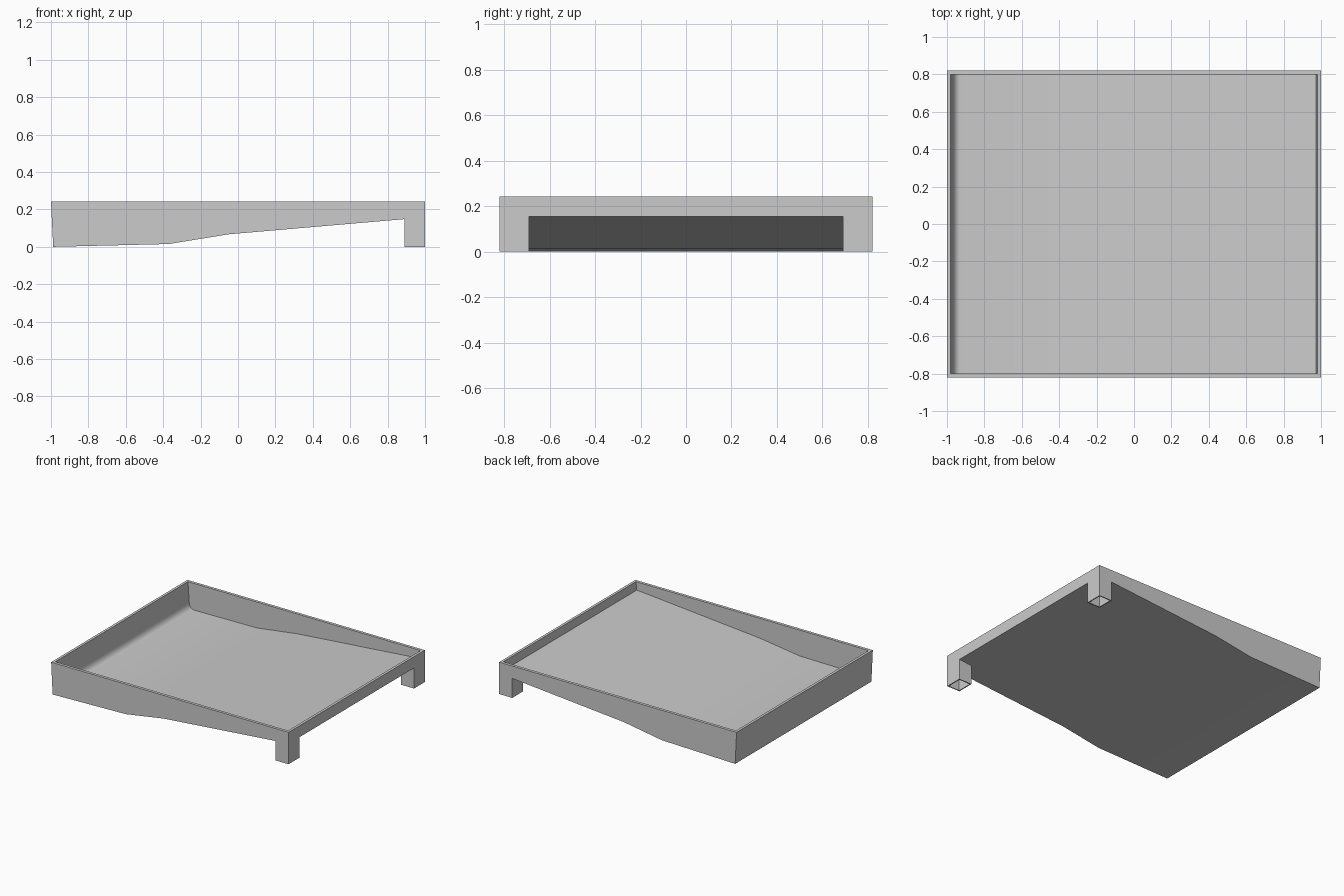
import bpy, bmesh
from math import sin, cos, pi

if "Cube" in bpy.data.objects:
    bpy.data.objects.remove(bpy.data.objects["Cube"])

TOP = 0.243
HALF = 0.82        # outer half width
WALL = 0.022

# Outer side profile (x, z): left wall, sloped underside, right apron
outer = [(-1, TOP), (-0.988, 0), (-0.37, 0.015), (-0.05, 0.067), (0.89, 0.148),
         (1, 0.156), (1, TOP)]

# Inner profile: left wall rounding into the well, then the ramp
fillet = [(-0.93 - 0.04 * sin(a), 0.09 - 0.05 * cos(a))
          for a in (pi / 2 * (1 - i / 6) for i in range(7))]
inner = [(-0.98, TOP)] + fillet + [(-0.40, 0.046), (-0.06, 0.092),
                                 (0.88, 0.173), (0.974, 0.18), (0.98, TOP)]


def open_trough(bm, profile, half, flip):
    """Profile swept across y with closed sides and an open top."""
    near = [bm.verts.new((x, -half, z)) for x, z in profile]
    far = [bm.verts.new((x, half, z)) for x, z in profile]
    faces = [bm.faces.new(near), bm.faces.new(far[::-1])]
    for i in range(len(profile) - 1):
        faces.append(bm.faces.new((near[i + 1], near[i], far[i], far[i + 1])))
    if flip:
        bmesh.ops.reverse_faces(bm, faces=faces)
    return near[0], near[-1], far[-1], far[0]


def finish(bm, name):
    mesh = bpy.data.meshes.new(name)
    bm.normal_update()
    bm.to_mesh(mesh)
    bm.free()
    ob = bpy.data.objects.new(name, mesh)
    bpy.context.collection.objects.link(ob)
    return ob


# Tray body: outer shell, inner basin, flat rim between them
bm = bmesh.new()
a = open_trough(bm, outer, HALF, False)
b = open_trough(bm, inner, HALF - WALL, True)
for i in range(4):
    j = (i + 1) % 4
    bm.faces.new((a[i], a[j], b[j], b[i]))
bmesh.ops.recalc_face_normals(bm, faces=bm.faces)
tray = finish(bm, "tray_body")
bpy.context.view_layer.objects.active = tray
tray.select_set(True)
bpy.ops.object.shade_smooth_by_angle(angle=0.5)

# Hollow square feet under the right corners, open at the bottom
for side, name in ((-1, "front_foot"), (1, "back_foot")):
    bm = bmesh.new()
    corners = [(0.89, 0.69 * side, 0.148), (1, 0.69 * side, 0.156),
               (1, HALF * side, 0.156), (0.89, HALF * side, 0.148)]
    if side < 0:
        corners.reverse()
    low = [bm.verts.new((x, y, 0)) for x, y, z in corners]
    high = [bm.verts.new(c) for c in corners]
    for i in range(4):
        j = (i + 1) % 4
        bm.faces.new((low[i], low[j], high[j], high[i]))
    foot = finish(bm, name)
    shell = foot.modifiers.new("thin_wall", 'SOLIDIFY')
    shell.thickness = 0.008
    shell.offset = -1
    shell.use_even_offset = True
